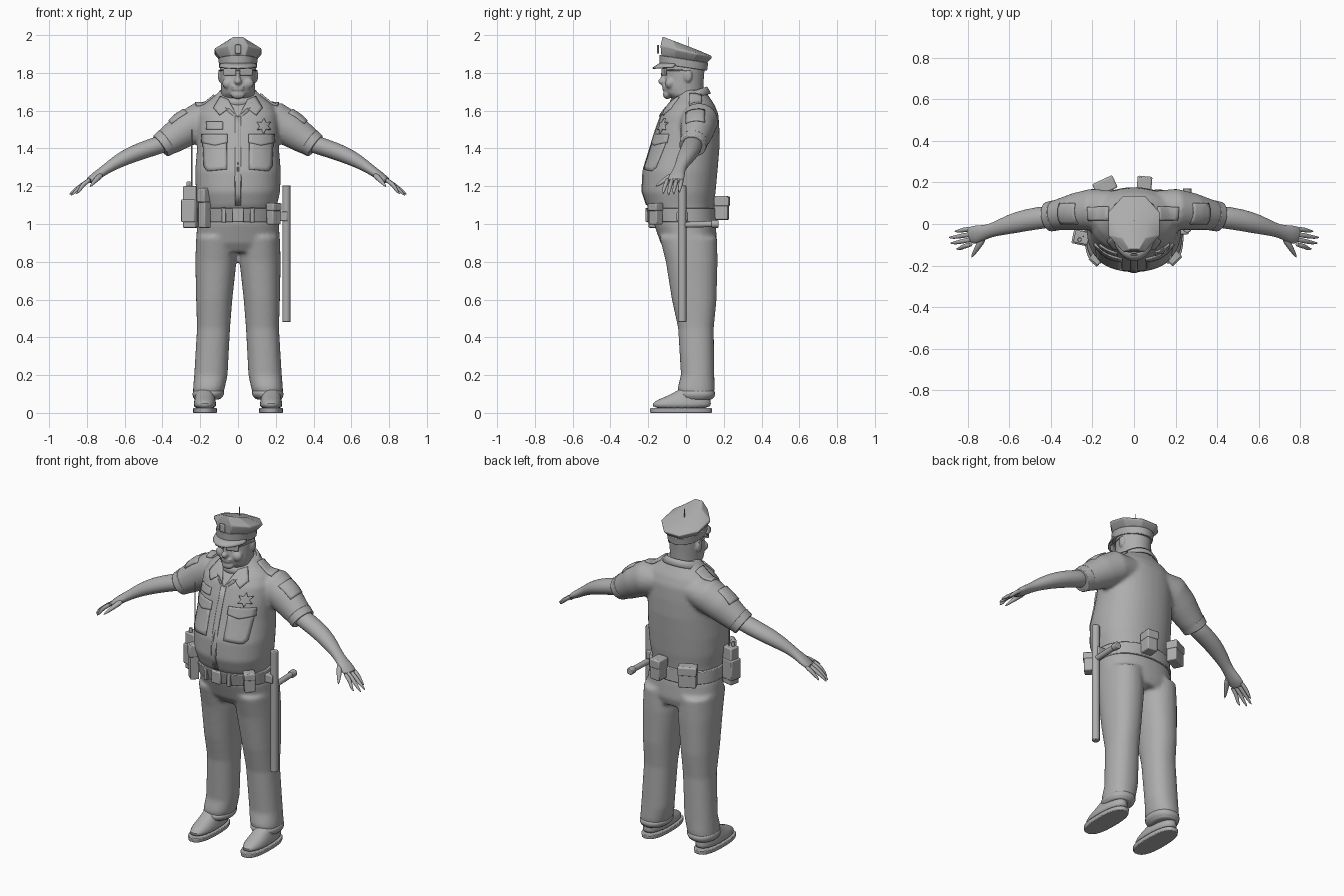
import bpy, bmesh, math
from mathutils import Vector, Matrix
from mathutils.bvhtree import BVHTree

cube = bpy.data.objects.get("Cube")
if cube:
    bpy.data.objects.remove(cube, do_unlink=True)

GREY = 0.42
mat = bpy.data.materials.new("uniform_grey")
mat.use_nodes = True
mat.diffuse_color = (GREY, GREY, GREY, 1)
mat.node_tree.nodes["Principled BSDF"].inputs["Base Color"].default_value = mat.diffuse_color
parts = []
SIDES = ((1, "left"), (-1, "right"))
X, Y, Z = Vector((1, 0, 0)), Vector((0, 1, 0)), Vector((0, 0, 1))


def finish(name, bm, subsurf=0, remesh=0, bevel=0, solid=0):
    bmesh.ops.recalc_face_normals(bm, faces=bm.faces)
    mesh = bpy.data.meshes.new(name)
    bm.to_mesh(mesh)
    bm.free()
    mesh.materials.append(mat)
    ob = bpy.data.objects.new(name, mesh)
    bpy.context.collection.objects.link(ob)
    parts.append(ob)
    if solid:
        m = ob.modifiers.new("Thickness", 'SOLIDIFY')
        m.thickness, m.offset = solid, 0
    if bevel:
        m = ob.modifiers.new("Bevel", 'BEVEL')
        m.width, m.segments = bevel, 2
    if subsurf:
        ob.modifiers.new("Subdivision", 'SUBSURF').levels = subsurf
        ob.modifiers[-1].render_levels = subsurf
    if remesh:
        m = ob.modifiers.new("Remesh", 'REMESH')
        m.mode, m.voxel_size, m.use_smooth_shade = 'VOXEL', remesh, True
        m = ob.modifiers.new("Smooth", 'SMOOTH')
        m.factor, m.iterations = 0.5, 5
    return ob


def loft(bm, rings, n=24, power=1.0, caps=True):
    """Skin a tube over (centre, u, v, tilt) rings."""
    rows = []
    for c, u, v, tilt in rings:
        row = []
        for i in range(n):
            a = 2 * math.pi * (i + 0.5) / n
            ca, sa = math.cos(a), math.sin(a)
            p = c + u * math.copysign(abs(ca) ** power, ca) + v * math.copysign(abs(sa) ** power, sa)
            p.z -= tilt * p.y
            row.append(bm.verts.new(p))
        rows.append(row)
    for a, b in zip(rows, rows[1:]):
        for i in range(n):
            j = (i + 1) % n
            bm.faces.new((a[i], a[j], b[j], b[i]))
    if caps:
        bm.faces.new(rows[0])
        bm.faces.new(rows[-1])
    return bm


def stack(rows, s=1):
    """Level rings from (z, x0, x1, y0, y1) rows."""
    return [(Vector((s * (x0 + x1) / 2, (y0 + y1) / 2, z)), X * (x1 - x0) / 2, Y * (y1 - y0) / 2, 0)
            for z, x0, x1, y0, y1 in rows]


def column(rows):
    """Centred level rings from (z, half width, y0, y1, tilt) rows."""
    return [(Vector((0, (y0 + y1) / 2, z)), X * w, Y * (y1 - y0) / 2, t[0] if t else 0)
            for z, w, y0, y1, *t in rows]


def limb(rows, s=1):
    """Rings across a path of (x, y, z, flat radius, upright radius)."""
    pts = [Vector((s * r[0], r[1], r[2])) for r in rows]
    out = []
    for i, r in enumerate(rows):
        t = (pts[min(i + 1, len(pts) - 1)] - pts[max(i - 1, 0)]).normalized()
        u = Z.cross(t).normalized() if abs(t.z) < 0.99 else X
        out.append((pts[i], u * r[3], t.cross(u) * r[4], 0))
    return out


def box(name, loc, size, turn=0, bevel=0.006):
    bm = bmesh.new()
    bmesh.ops.create_cube(bm, size=1)
    m = Matrix.Translation(loc) @ Matrix.Rotation(math.radians(turn), 4, 'Z') @ Matrix.Diagonal((*size, 1))
    bmesh.ops.transform(bm, matrix=m, verts=bm.verts)
    return finish(name, bm, bevel=bevel)


def ball(bm, loc, size):
    m = Matrix.Translation(loc) @ Matrix.Diagonal((*size, 1))
    bmesh.ops.create_uvsphere(bm, u_segments=16, v_segments=10, radius=1, matrix=m)


def rod(name, a, b, r, n=16):
    finish(name, loft(bmesh.new(), limb([(*a, r, r), (*b, r, r)]), n), bevel=r * 0.2)


def patch(name, tree, outline, centre, u, v, thick=0.009):
    """Lay a flat outline on a surface, seen along the normal of u and v."""
    normal = u.cross(v).normalized()
    k = len(outline)
    edge = [Vector(outline[i]).lerp(Vector(outline[(i + 1) % k]), t / 4) for i in range(k) for t in range(4)]
    mid = sum(edge, Vector((0, 0))) / len(edge)

    def drop(p):
        start = centre + u * p.x + v * p.y + normal
        hit = tree.ray_cast(start, -normal)[0]
        return (hit if hit else start - normal) + normal * 0.002
    bm = bmesh.new()
    rings = [[bm.verts.new(drop(mid.lerp(p, f))) for p in edge] for f in (1, 0.7, 0.35)]
    hub = bm.verts.new(drop(mid))
    for i in range(len(edge)):
        j = (i + 1) % len(edge)
        for a, b in zip(rings, rings[1:]):
            bm.faces.new((a[i], a[j], b[j], b[i]))
        bm.faces.new((rings[-1][i], rings[-1][j], hub))
    finish(name, bm, solid=thick)


def rect(x0, x1, y0, y1):
    return [(x0, y0), (x1, y0), (x1, y1), (x0, y1)]


# Shirt with short sleeves
bm = loft(bmesh.new(), column([
    (1.04, .2, -.17, .14), (1.1, .207, -.208, .147), (1.17, .223, -.232, .157), (1.28, .227, -.228, .167),
    (1.4, .217, -.19, .177), (1.5, .215, -.16, .177), (1.58, .21, -.13, .172), (1.63, .185, -.09, .152),
    (1.67, .135, -.055, .125), (1.71, .09, -.035, .1)]), 40, 0.9)
for s, side in SIDES:
    loft(bm, limb([(.1, .07, 1.56, .09, .075), (.2, .07, 1.545, .1, .1), (.28, .06, 1.5, .09, .094),
                   (.36, .045, 1.445, .075, .078), (.41, .035, 1.412, .068, .064)], s))
shirt = finish("shirt", bm, remesh=0.011)

# Trousers
bm = loft(bmesh.new(), column([(.85, .19, -.1, .15), (.9, .222, -.135, .165), (1.0, .217, -.17, .157),
                               (1.06, .2, -.17, .14)]), 40, 0.9)
for s, side in SIDES:
    loft(bm, stack([(.93, .01, .222, -.14, .165), (.8, .008, .226, -.107, .167), (.6, .03, .222, -.075, .162),
                    (.45, .042, .217, -.042, .147), (.2, .055, .232, -.027, .15), (.13, .07, .238, -.045, .152),
                    (.07, .09, .238, -.03, .145)], s), 28, 0.9)
finish("trousers", bm, remesh=0.011)

# Shoes, trouser cuffs, arms and hands
for s, side in SIDES:
    finish(side + "_sole", loft(bmesh.new(), stack([(0, .112, .238, -.19, .138), (.025, .11, .24, -.192, .14)], s),
                                24, 0.8), bevel=0.004)
    finish(side + "_shoe", loft(bmesh.new(), stack([
        (.02, .115, .235, -.186, .135), (.05, .115, .235, -.18, .133), (.072, .12, .23, -.15, .13),
        (.095, .125, .225, -.08, .13), (.14, .13, .22, -.02, .12)], s), 24, 0.85), subsurf=1)
    finish(side + "_cuff", loft(bmesh.new(), stack([
        (.065, .088, .24, -.035, .15), (.1, .072, .242, -.052, .156), (.13, .068, .241, -.046, .155)], s), 28, 0.9),
        subsurf=1)
    finish(side + "_sleeve_hem", loft(bmesh.new(), limb([
        (.375, .042, 1.437, .074, .074), (.41, .035, 1.412, .072, .067)], s)), bevel=0.004)
    bm = loft(bmesh.new(), limb([
        (.35, .04, 1.44, .055, .05), (.46, .03, 1.405, .054, .047), (.56, .01, 1.37, .052, .045),
        (.64, -.015, 1.33, .04, .036), (.7, -.035, 1.29, .029, .026), (.75, -.047, 1.255, .044, .024),
        (.8, -.06, 1.222, .046, .016)], s), 20)
    for y0, tx, ty, tz in ((-.022, .865, -.035, 1.165), (-.048, .893, -.065, 1.155),
                           (-.073, .885, -.092, 1.15), (-.096, .858, -.12, 1.158)):
        loft(bm, limb([(.775, y0, 1.24, .013, .013), (.825, (y0 + ty) / 2, 1.208, .012, .012),
                       (tx - .02, ty, tz + .018, .009, .009), (tx, ty, tz, .002, .002)], s), 10)
    loft(bm, limb([(.72, -.06, 1.265, .02, .018), (.755, -.115, 1.232, .015, .014),
                   (.785, -.165, 1.195, .004, .004)], s), 10)
    finish(side + "_arm", bm, subsurf=1)

# Head with nose, ears, chin and lips
bm = loft(bmesh.new(), column([
    (1.6, .085, -.03, .1), (1.66, .086, -.07, .095), (1.69, .088, -.108, .092), (1.72, .09, -.118, .092),
    (1.76, .092, -.113, .094), (1.81, .094, -.11, .098), (1.88, .092, -.11, .1)]), 28)
for loc, size in (((0, -.122, 1.755), (.02, .026, .019)), ((0, -.115, 1.785), (.011, .02, .03)),
                  ((0, -.1, 1.685), (.038, .022, .024)), ((0, -.113, 1.713), (.032, .014, .008)),
                  ((0, -.113, 1.728), (.036, .014, .007)), ((.05, -.085, 1.745), (.035, .026, .03)),
                  ((-.05, -.085, 1.745), (.035, .026, .03)), ((.095, .01, 1.785), (.012, .024, .034)),
                  ((-.095, .01, 1.785), (.012, .024, .034))):
    ball(bm, loc, size)
finish("head", bm, remesh=0.006)

# Sunglasses
for s, side in SIDES:
    box(side + "_lens", (s * .044, -.115, 1.805), (.068, .012, .04), s * 18)
    rod(side + "_temple", (s * .08, -.1, 1.815), (s * .1, .02, 1.812), 0.004, 8)
box("glasses_bridge", (0, -.122, 1.815), (.03, .008, .008), 0, 0.002)

# Peaked cap: band, eight-sided crown, visor and emblem
finish("cap_band", loft(bmesh.new(), column([(1.828, .1, -.14, .112, .15), (1.872, .104, -.142, .118, .16)]), 32),
       bevel=0.003)
finish("cap_crown", loft(bmesh.new(), column([
    (1.868, .102, -.14, .117, .16), (1.908, .134, -.145, .148, .2), (1.918, .134, -.145, .146, .21),
    (1.945, .06, -.132, .075, .38)]), 8), bevel=0.006)
bm = bmesh.new()
grid = []
for i in range(17):
    a = math.radians(-72 + 9 * i)
    sa, ca = math.sin(a), math.cos(a)
    grid.append([bm.verts.new((w * sa, -.02 - d * ca, z - drop * ca)) for w, d, z, drop in
                 ((.098, .112, 1.842, -.012), (.103, .138, 1.838, .002), (.104, .156, 1.832, .008))])
for a, b in zip(grid, grid[1:]):
    for k in range(2):
        bm.faces.new((a[k], a[k + 1], b[k + 1], b[k]))
finish("cap_visor", bm, solid=0.007)
box("cap_emblem", (0, -.148, 1.925), (.034, .012, .048))
rod("cap_pin", (0, .015, 1.93), (0, .015, 1.99), 0.002, 6)

# Collar stand
finish("collar", loft(bmesh.new(), column([
    (1.652, .118, -.085, .128, -.3), (1.676, .105, -.08, .116, -.32), (1.69, .096, -.072, .107, -.32)]), 32,
    caps=False), solid=0.01)

# Shirt details laid on the cloth
bpy.context.view_layer.update()
cloth = BVHTree.FromObject(shirt, bpy.context.evaluated_depsgraph_get())
front = (Vector((0, 0, 0)), X, Z)
for s, side in SIDES:
    def flip(pts):
        return [(s * x, z) for x, z in pts]
    patch(side + "_lapel", cloth, flip([(.004, 1.565), (.05, 1.612), (.097, 1.575), (.128, 1.612),
                                        (.092, 1.672), (.05, 1.655)]), *front, thick=0.016)
    patch(side + "_pocket", cloth, flip([(.058, 1.29), (.16, 1.28), (.178, 1.3), (.185, 1.44), (.06, 1.44)]), *front)
    patch(side + "_pocket_flap", cloth, flip([(.055, 1.43), (.12, 1.415), (.19, 1.43), (.188, 1.475),
                                              (.055, 1.475)]), *front, thick=0.014)
    out = Vector((s * .75, -.1, .75)).normalized()
    across = Y.cross(out).normalized()
    patch(side + "_sleeve_patch", cloth, rect(-.05, .05, -.05, .05), Vector((s * .31, .05, 1.56)),
          across, out.cross(across))
    up = Vector((s * .35, 0, 1)).normalized()
    along = Y.cross(up).normalized()
    patch(side + "_epaulette", cloth, rect(-.06, .05, -.032, .032), Vector((s * .17, .05, 1.66)),
          along, up.cross(along), thick=0.014)
patch("button_placket", cloth, rect(-.016, .016, 1.1, 1.57), *front, thick=0.006)
patch("name_plate", cloth, rect(-.165, -.08, 1.5, 1.54), *front, thick=0.014)
star = [(.135 + r * math.sin(i * math.pi / 6), 1.518 + r * math.cos(i * math.pi / 6))
        for i, r in enumerate((.04, .02) * 6)]
patch("star_badge", cloth, star, *front, thick=0.016)

# Belt with buckle and keepers
finish("belt", loft(bmesh.new(), column([(1.01, .217, -.19, .165), (1.085, .218, -.212, .162)]), 48, 0.9), bevel=0.004)
box("belt_buckle", (0, -.205, 1.048), (.06, .02, .075))
for s, side in SIDES:
    box(side + "_belt_keeper", (s * .075, -.192, 1.048), (.022, .02, .08), s * 10, 0.003)

# Belt equipment
for name, loc, size, turn in (
        ("holster", (-.178, -.165, 1.085), (.05, .05, .21), -42),
        ("holster_flap", (-.182, -.168, 1.15), (.056, .054, .07), -42),
        ("radio", (-.252, -.065, 1.09), (.07, .06, .22), -12),
        ("radio_grip", (-.258, -.065, 1.07), (.075, .07, .12), -12),
        ("left_pouch", (.188, -.16, 1.055), (.06, .05, .115), 45),
        ("left_pouch_flap", (.19, -.162, 1.09), (.066, .056, .04), 45),
        ("back_left_pouch", (.05, .187, 1.085), (.065, .075, .125), -5),
        ("back_left_flap", (.05, .19, 1.12), (.071, .08, .05), -5),
        ("back_right_pouch", (-.14, .182, 1.085), (.1, .06, .125), 25),
        ("back_right_flap", (-.14, .184, 1.12), (.106, .065, .05), 25)):
    box(name, loc, size, turn)
rod("radio_antenna", (-.245, -.06, 1.19), (-.245, -.06, 1.5), 0.004, 8)
rod("radio_knob", (-.262, -.075, 1.19), (-.262, -.075, 1.225), 0.01, 10)

# Side-handle baton
rod("baton", (.256, -.02, .48), (.256, -.02, 1.205), 0.022)
rod("baton_handle", (.256, -.02, .995), (.256, .14, 1.0), 0.016)
rod("baton_knob", (.256, .135, 1.0), (.256, .172, 1.0), 0.021)
box("baton_holder", (.235, -.02, 1.04), (.055, .06, .05))

bpy.ops.object.select_all(action='DESELECT')
for ob in parts:
    ob.select_set(True)
bpy.context.view_layer.objects.active = shirt
bpy.ops.object.shade_smooth_by_angle(angle=math.radians(40))
